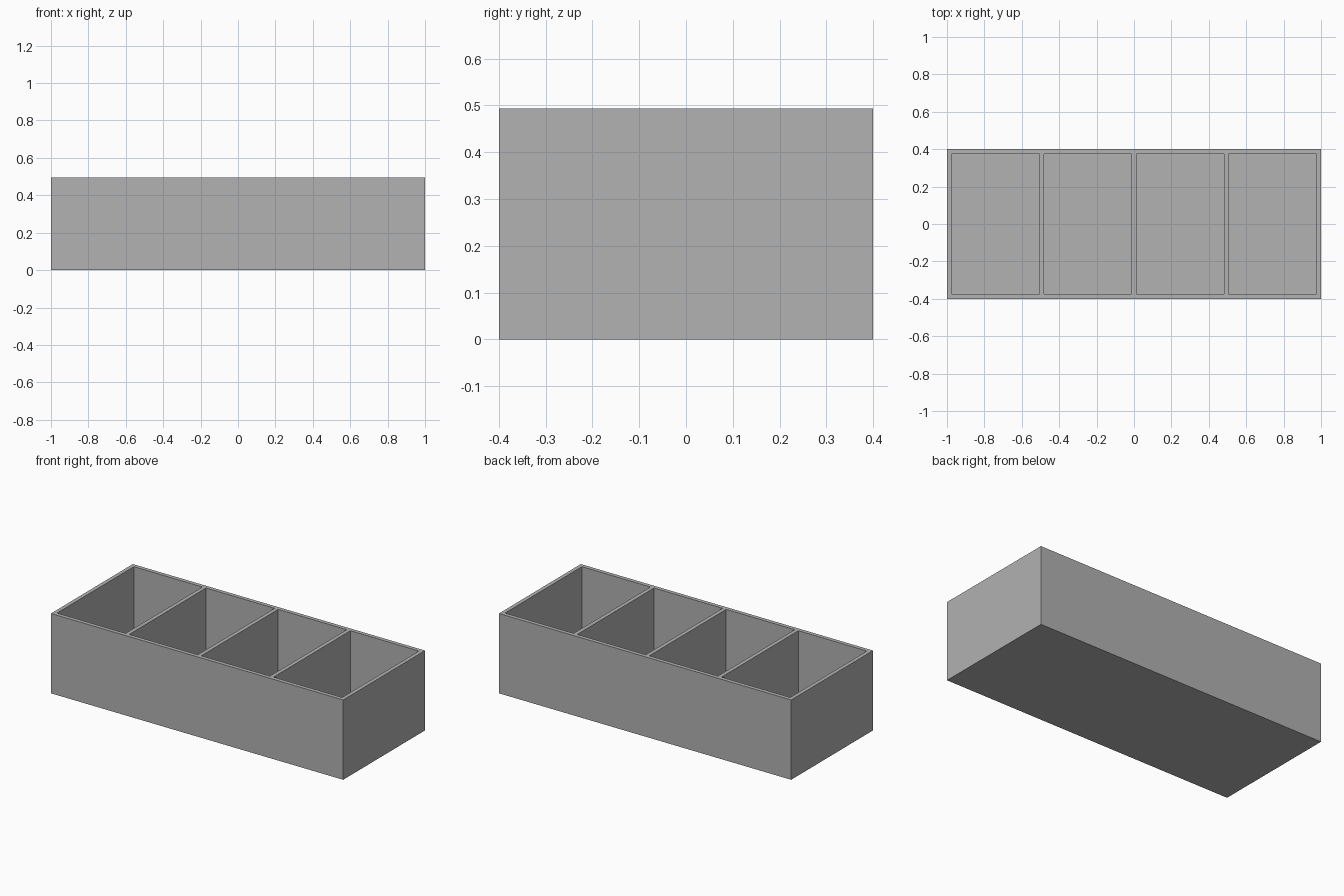
import bpy
import bmesh
from mathutils import Vector

cube = bpy.data.objects.get("Cube")
if cube:
    bpy.data.objects.remove(cube, do_unlink=True)

# Overall dimensions
LENGTH, DEPTH = 2.0, 0.8
CELLS = 4
WALL = LENGTH / 81
HEIGHT = 20 * WALL
CELL = (LENGTH - (CELLS + 1) * WALL) / CELLS

# Single grey material
grey = bpy.data.materials.new("plain grey")
grey.use_nodes = True
colour = (0.445, 0.445, 0.445, 1.0)
grey.diffuse_color = colour
grey.node_tree.nodes["Principled BSDF"].inputs["Base Color"].default_value = colour

# Outer block
bm = bmesh.new()
bmesh.ops.create_cube(bm, size=1)
bmesh.ops.scale(bm, vec=(LENGTH, DEPTH, HEIGHT), verts=bm.verts)
bmesh.ops.translate(bm, vec=(0, 0, HEIGHT / 2), verts=bm.verts)


def top_faces():
    bm.normal_update()
    return [f for f in bm.faces if f.normal.z > 0.9]


def score_top(axis, position):
    """Cut the top surface only, along a plane across the given axis."""
    faces = top_faces()
    edges = {e for f in faces for e in f.edges}
    verts = {v for f in faces for v in f.verts}
    bmesh.ops.bisect_plane(bm, geom=list(verts) + list(edges) + faces,
                           plane_co=axis * position, plane_no=axis)


# Mark the rim and dividers on the top surface
X, Y = Vector((1, 0, 0)), Vector((0, 1, 0))
for side in (-1, 1):
    score_top(Y, side * (DEPTH / 2 - WALL))
starts = [-LENGTH / 2 + WALL + i * (CELL + WALL) for i in range(CELLS)]
for start in starts:
    score_top(X, start)
    score_top(X, start + CELL)

# Sink the compartments, leaving a floor as thick as the walls
pockets = [f for f in top_faces()
           if abs(f.calc_center_median().y) < WALL
           and any(s < f.calc_center_median().x < s + CELL for s in starts)]
sunk = bmesh.ops.extrude_face_region(bm, geom=pockets)["geom"]
bmesh.ops.delete(bm, geom=[f for f in pockets if f.is_valid], context="FACES_ONLY")
bmesh.ops.translate(bm, vec=(0, 0, WALL - HEIGHT),
                    verts=[v for v in sunk if isinstance(v, bmesh.types.BMVert)])
bmesh.ops.recalc_face_normals(bm, faces=bm.faces)

# Finished tray
mesh = bpy.data.meshes.new("divided_tray")
bm.to_mesh(mesh)
bm.free()
mesh.materials.append(grey)
tray = bpy.data.objects.new("divided_tray", mesh)
bpy.context.collection.objects.link(tray)
